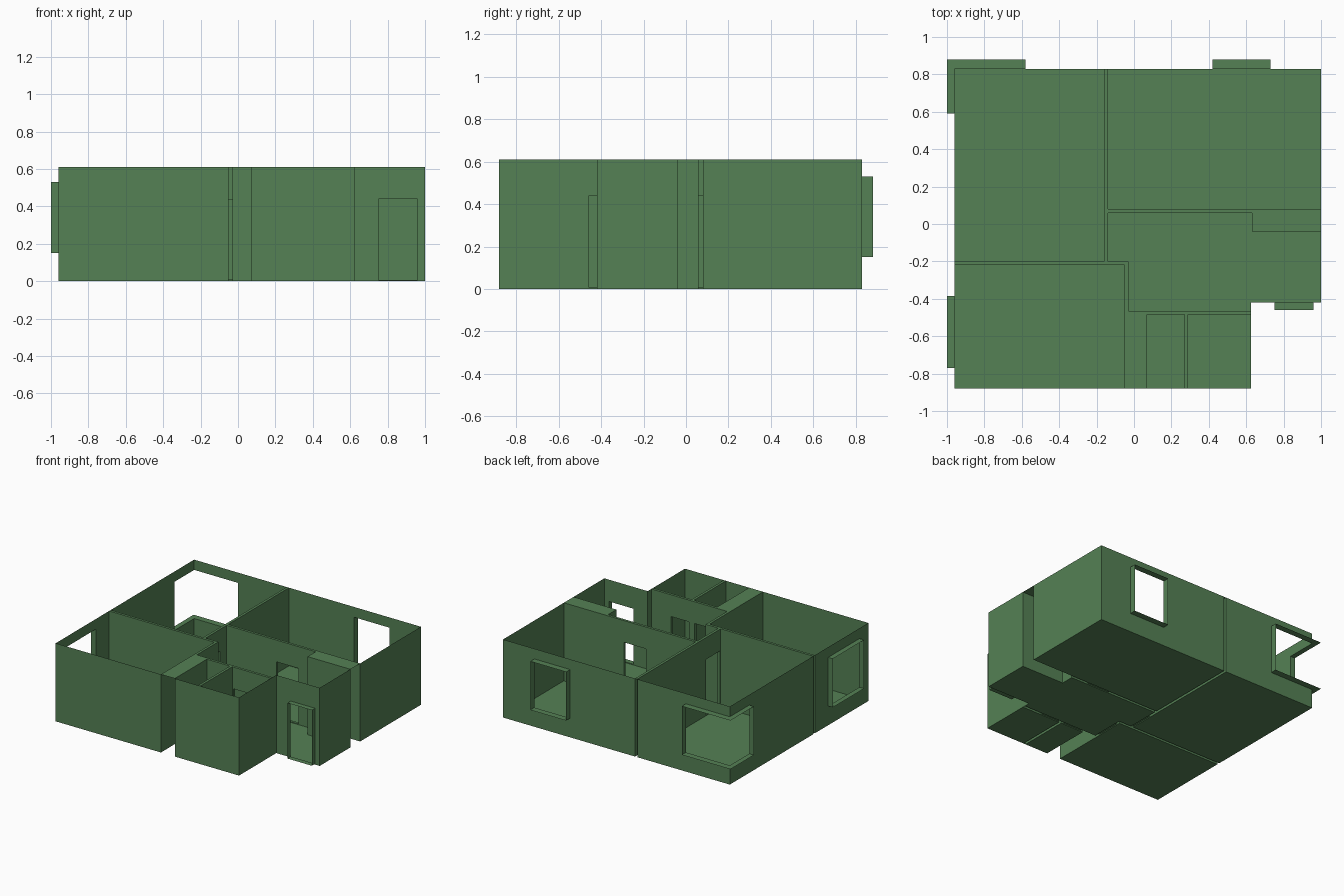
import bpy, bmesh

if "Cube" in bpy.data.objects:
    bpy.data.objects.remove(bpy.data.objects["Cube"])

H = 0.61                      # wall height
DOOR_Z = (0.006, 0.44)
WIN_Z = (0.15, 0.53)

green = bpy.data.materials.new("green")
green.diffuse_color = (0.09, 0.22, 0.09, 1)
green.use_nodes = True
green.node_tree.nodes["Principled BSDF"].inputs["Base Color"].default_value = green.diffuse_color


def build(name, faces, weld=True):
    bm = bmesh.new()
    for f in faces:
        bm.faces.new([bm.verts.new(p) for p in f])
    if weld:
        bmesh.ops.remove_doubles(bm, verts=bm.verts[:], dist=1e-5)
    me = bpy.data.meshes.new(name)
    bm.to_mesh(me)
    bm.free()
    me.materials.append(green)
    ob = bpy.data.objects.new(name, me)
    bpy.context.collection.objects.link(ob)
    return ob


def flat(x0, x1, y0, y1, z):
    return [(x0, y0, z), (x1, y0, z), (x1, y1, z), (x0, y1, z)]


def panel(p, q, z0, z1):
    return [(*p, z0), (*q, z0), (*q, z1), (*p, z1)]


# Openings: name, axis passed through (0 = x, 1 = y), x range, y range, z range
OPENINGS = [
    ("entrance_door", 1, (0.75, 0.96), (-0.46, -0.42), DOOR_Z),
    ("upper_right_room_door", 1, (0.29, 0.48), (0.06, 0.08), DOOR_Z),
    ("upper_left_room_door", 0, (-0.16, -0.14), (-0.19, -0.02), DOOR_Z),
    ("lower_left_room_door", 0, (-0.05, -0.03), (-0.44, -0.25), DOOR_Z),
    ("small_room_door", 1, (0.09, 0.25), (-0.485, -0.465), DOOR_Z),
    ("bath_room_door", 1, (0.30, 0.456), (-0.485, -0.465), DOOR_Z),
    ("back_window", 1, (0.42, 0.73), (0.83, 0.88), WIN_Z),
    ("left_window", 0, (-1.0, -0.96), (-0.77, -0.385), WIN_Z),
    ("corner_window_back", 1, (-0.96, -0.58), (0.83, 0.88), WIN_Z),
    ("corner_window_left", 0, (-1.0, -0.96), (0.59, 0.83), WIN_Z),
]

# Room outlines, counter-clockwise
ROOMS = {
    "upper_left_room": [(-.96, -.2), (-.16, -.2), (-.16, .83), (-.96, .83)],
    "upper_right_room": [(-.14, .08), (1, .08), (1, .83), (-.14, .83)],
    "lower_left_room": [(-.96, -.88), (-.05, -.88), (-.05, -.22), (-.96, -.22)],
    "small_room": [(.07, -.88), (.27, -.88), (.27, -.485), (.07, -.485)],
    "bath_room": [(.29, -.88), (.625, -.88), (.625, -.485), (.29, -.485)],
    "hall": [(-.03, -.465), (.625, -.465), (.625, -.42), (1, -.42), (1, -.04),
             (.63, -.04), (.63, .06), (-.14, .06), (-.14, -.2), (-.03, -.2)],
}


def wall(p, q):
    """Wall sheet from p to q with every touching opening left free."""
    axis = 0 if abs(p[0] - q[0]) < 1e-6 else 1      # wall normal axis
    run = 1 - axis
    c = p[axis]
    a, b = sorted((p[run], q[run]))
    at = lambda s: (s, c) if run == 0 else (c, s)
    cuts = []
    for _, ax, xr, yr, zr in OPENINGS:
        depth, span = (xr, yr) if ax == 0 else (yr, xr)
        if (ax == axis and depth[0] - 1e-6 <= c <= depth[1] + 1e-6
                and span[0] >= a - 1e-6 and span[1] <= b + 1e-6):
            cuts.append((span, zr))
    faces, s = [], a
    for (s0, s1), (z0, z1) in sorted(cuts):
        if s0 - s > 1e-6:
            faces.append(panel(at(s), at(s0), 0, H))
        faces.append(panel(at(s0), at(s1), 0, z0))
        faces.append(panel(at(s0), at(s1), z1, H))
        s = s1
    if b - s > 1e-6:
        faces.append(panel(at(s), at(b), 0, H))
    return faces


# Rooms: floor plus thin walls, open at the top
for name, pts in ROOMS.items():
    faces = [[(x, y, 0) for x, y in pts]]
    for i, p in enumerate(pts):
        faces += wall(p, pts[(i + 1) % len(pts)])
    build(name, faces)

# Door and window linings
for name, ax, (x0, x1), (y0, y1), (z0, z1) in OPENINGS:
    if name.startswith("corner"):
        continue
    faces = [flat(x0, x1, y0, y1, z0), flat(x0, x1, y0, y1, z1)]
    if ax == 0:
        faces += [panel((x0, y), (x1, y), z0, z1) for y in (y0, y1)]
    else:
        faces += [panel((x, y0), (x, y1), z0, z1) for x in (x0, x1)]
    build(name + "_frame", faces)

# Corner window: L-shaped sill and head with a jamb at each end
ell = [(-1, .59), (-.96, .59), (-.96, .83), (-.58, .83), (-.58, .88), (-1, .88)]
build("corner_window_frame",
      [[(x, y, z) for x, y in ell] for z in WIN_Z]
      + [panel(ell[0], ell[1], *WIN_Z), panel(ell[3], ell[4], *WIN_Z)])

# Caps over the gaps between rooms
build("wall_caps", [flat(*r, H) for r in [
    (-.16, -.14, -.2, .83),
    (-.14, 1, .06, .08), (.63, 1, -.04, .06),
    (-.96, -.03, -.22, -.2),
    (-.05, -.03, -.465, -.22),
    (-.05, .625, -.485, -.465),
    (-.05, .07, -.88, -.485),
    (.27, .29, -.88, -.485)]], weld=False)

# Outer strips closing the two gaps that do not show outside
build("outer_wall_strips", [panel((.27, -.88), (.29, -.88), 0, H),
                            panel((.625, -.485), (.625, -.465), 0, H)])
